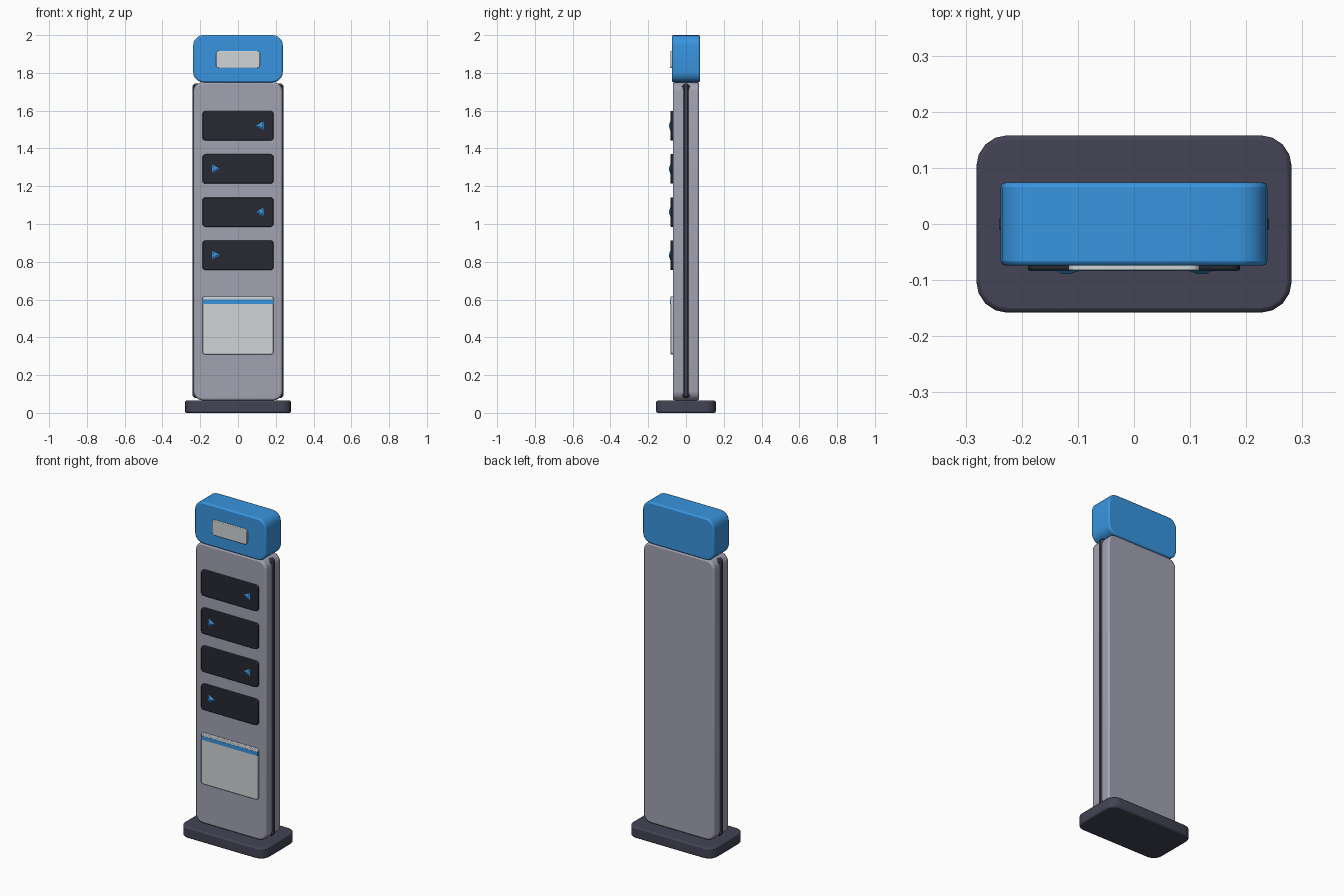
import bpy
import bmesh
import math
from mathutils import Matrix

cube = bpy.data.objects.get("Cube")
if cube:
    bpy.data.objects.remove(cube, do_unlink=True)


def material(name, color):
    mat = bpy.data.materials.new(name)
    mat.use_nodes = True
    rgba = (*color, 1)
    mat.diffuse_color = rgba
    mat.node_tree.nodes["Principled BSDF"].inputs["Base Color"].default_value = rgba
    return mat


BLUE = material("blue", (0.04, 0.30, 0.74))
GREY = material("grey", (0.36, 0.36, 0.45))
SLATE = material("slate", (0.056, 0.056, 0.09))
BLACK = material("black", (0.02, 0.022, 0.032))
LIGHT = material("light", (0.63, 0.66, 0.68))


def finish(name, bm, mat, bevel=0, segments=2):
    bmesh.ops.recalc_face_normals(bm, faces=bm.faces)
    mesh = bpy.data.meshes.new(name)
    bm.to_mesh(mesh)
    bm.free()
    mesh.materials.append(mat)
    obj = bpy.data.objects.new(name, mesh)
    bpy.context.collection.objects.link(obj)
    if bevel:
        mod = obj.modifiers.new("edge_bevel", "BEVEL")
        mod.width = bevel
        mod.segments = segments
        mod.limit_method = "ANGLE"
        mod.angle_limit = math.radians(40)
    return obj


def smooth(obj):
    bpy.ops.object.select_all(action="DESELECT")
    obj.select_set(True)
    bpy.context.view_layer.objects.active = obj
    bpy.ops.object.shade_smooth_by_angle(angle=math.radians(35))


def rounded_outline(width, height, radius, steps):
    """Corner arcs of a rounded rectangle centred on the origin."""
    points = []
    for corner, (sx, sy) in enumerate([(1, 1), (-1, 1), (-1, -1), (1, -1)]):
        for i in range(steps + 1):
            a = math.pi / 2 * (corner + i / steps)
            points.append((sx * (width / 2 - radius) + radius * math.cos(a),
                           sy * (height / 2 - radius) + radius * math.sin(a)))
    return points


def slab(name, width, low, high, back, front, radius, mat, bevel, steps=5):
    """Upright rounded plate: outline in x-z, thickness along y."""
    bm = bmesh.new()
    mid = (low + high) / 2
    outline = rounded_outline(width, high - low, radius, steps)
    face = bm.faces.new([bm.verts.new((x, back, mid + z)) for x, z in outline])
    new = bmesh.ops.extrude_face_region(bm, geom=[face])["geom"]
    verts = [g for g in new if isinstance(g, bmesh.types.BMVert)]
    bmesh.ops.translate(bm, verts=verts, vec=(0, front - back, 0))
    obj = finish(name, bm, mat, bevel)
    smooth(obj)
    return obj


def box(name, center, size, mat, bevel=0):
    bm = bmesh.new()
    bmesh.ops.create_cube(bm, size=1)
    bmesh.ops.scale(bm, vec=size, verts=bm.verts)
    bmesh.ops.translate(bm, vec=center, verts=bm.verts)
    return finish(name, bm, mat, bevel, 1)


# Base plate, turned to lie flat
base = slab("base", 0.562, -0.158, 0.158, 0, -0.065, 0.055, SLATE, 0.008, 4)
base.data.transform(Matrix.Rotation(-math.pi / 2, 4, "X"))

# Main column and head
slab("column", 0.472, 0.066, 1.75, 0.07, -0.07, 0.05, GREY, 0.01)
slab("head", 0.475, 1.75, 2.0, 0.074, -0.074, 0.055, BLUE, 0.008)
slab("head_window", 0.234, 1.825, 1.917, -0.06, -0.083, 0.018, LIGHT, 0.003)

# Chamfered trim along both sides of the column
for side, sx in (("left", 1), ("right", -1)):
    box(side + "_trim", (sx * 0.221, 0, 0.911), (0.04, 0.04, 1.665), SLATE, 0.012)

# Direction panels with alternating pointers
for i in range(4):
    z = 1.52 - i * 0.2285
    slab(f"direction_panel_{i + 1}", 0.378, z - 0.078, z + 0.078,
         -0.06, -0.083, 0.018, BLACK, 0.004)
    point = -1 if i % 2 == 0 else 1
    bm = bmesh.new()
    bmesh.ops.create_cone(bm, cap_ends=True, segments=3,
                          radius1=0.04, radius2=0.008, depth=0.01)
    # Aim one corner along x, then stand the pointer on the front
    tip = max(bm.verts, key=lambda v: v.co.xy.length)
    aim = math.atan2(tip.co.y, tip.co.x)
    turn = Matrix.Rotation((math.pi if point < 0 else 0) - aim, 4, "Z")
    stand = Matrix.Rotation(math.pi / 2, 4, "X")
    move = Matrix.Translation((-point * 0.124, -0.0845, z))
    bmesh.ops.transform(bm, matrix=move @ stand @ turn, verts=bm.verts)
    finish(f"pointer_{i + 1}", bm, BLUE)

# Notice board with a coloured stripe
slab("notice_board", 0.378, 0.31, 0.616, -0.06, -0.083, 0.014, LIGHT, 0.004)
box("notice_stripe", (0, -0.074, 0.588), (0.378, 0.02, 0.023), BLUE)
